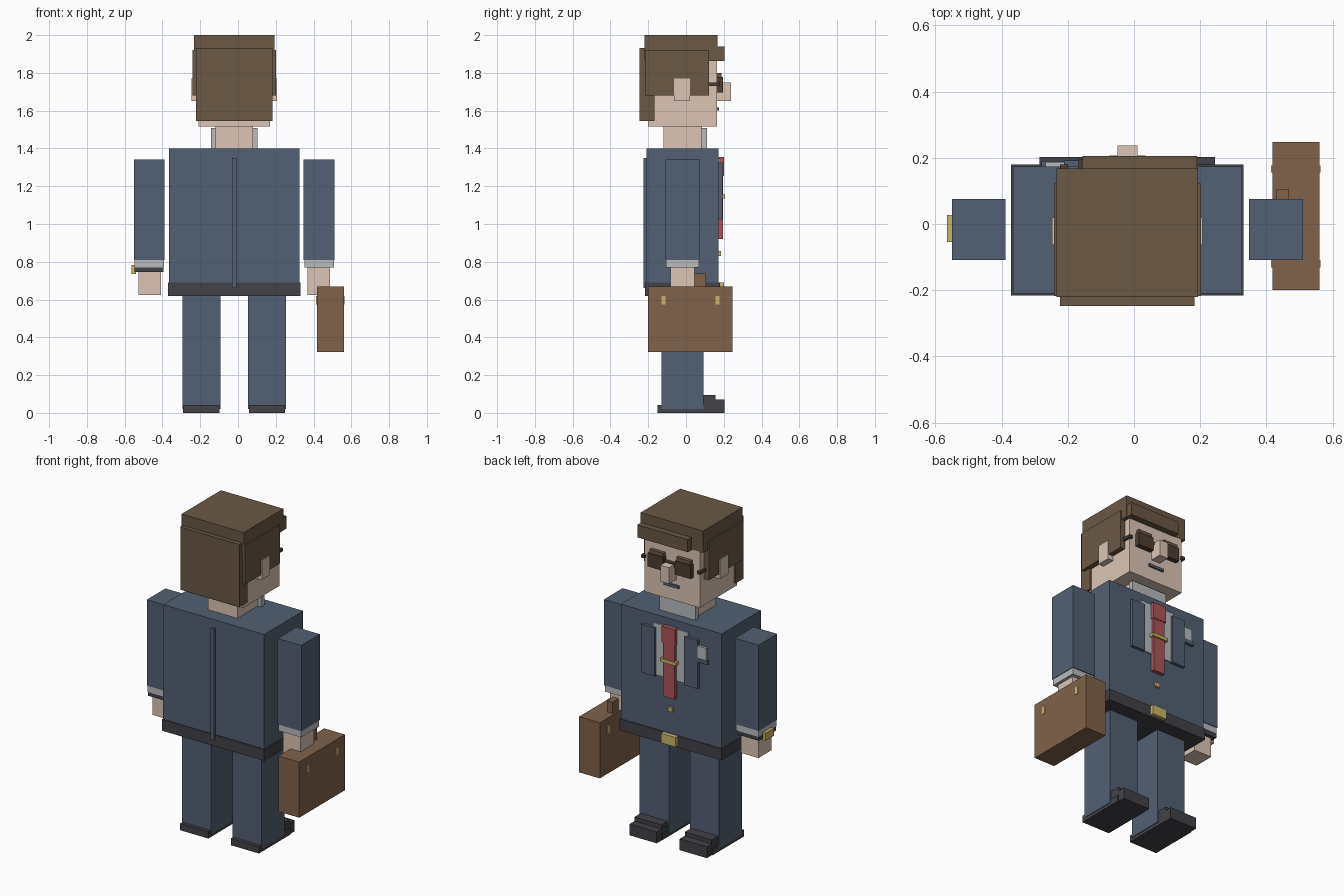
import bpy, bmesh

CX = -0.02  # the figure's own mirror plane


def srgb(r, g, b):
    lin = [(c / 255 / 12.92) if c < 11 else ((c / 255 + 0.055) / 1.055) ** 2.4 for c in (r, g, b)]
    return (*lin, 1.0)


COLORS = {
    "suit": srgb(82, 96, 115), "dark": srgb(66, 66, 72), "skin": srgb(220, 197, 181),
    "hair": srgb(107, 88, 69), "eyewear": srgb(78, 60, 50), "shirt": srgb(185, 187, 190),
    "red": srgb(172, 85, 88), "gold": srgb(205, 182, 105), "leather": srgb(128, 98, 74),
}
MATS = {}
for key, col in COLORS.items():
    MATS[key] = bpy.data.materials.new(key)
    MATS[key].diffuse_color = col


def box(name, x, y, z, mat):
    """Box from (min, max) ranges on each axis."""
    bm = bmesh.new()
    bmesh.ops.create_cube(bm, size=1)
    for v in bm.verts:
        v.co = [r[0] if c < 0 else r[1] for c, r in zip(v.co, (x, y, z))]
    me = bpy.data.meshes.new(name)
    bm.to_mesh(me)
    bm.free()
    me.materials.append(MATS[mat])
    ob = bpy.data.objects.new(name, me)
    bpy.context.collection.objects.link(ob)
    return ob


def mid(name, half, y, z, mat):
    """Box centred on the mirror plane."""
    return box(name, (CX - half, CX + half), y, z, mat)


def pair(name, off, y, z, mat):
    """Two boxes mirrored about the figure's centre."""
    box("left_" + name, (CX - off[1], CX - off[0]), y, z, mat)
    box("right_" + name, (CX + off[0], CX + off[1]), y, z, mat)


# Legs and shoes
pair("leg", (0.073, 0.273), (-0.13, 0.093), (0.02, 0.65), "suit")
pair("shoe_sole", (0.077, 0.27), (-0.152, 0.155), (0.0, 0.042), "dark")
pair("shoe_upper", (0.081, 0.265), (0.05, 0.155), (0.0, 0.095), "dark")
pair("shoe_toe", (0.079, 0.265), (0.06, 0.203), (0.0, 0.07), "dark")

# Jacket, belt and back seam
mid("jacket", 0.346, (-0.21, 0.173), (0.65, 1.40), "suit")
mid("belt", 0.351, (-0.216, 0.18), (0.62, 0.69), "dark")
mid("belt_buckle", 0.05, (0.17, 0.202), (0.63, 0.69), "gold")
mid("back_seam", 0.012, (-0.225, -0.20), (0.66, 1.35), "suit")

# Shirt front, lapels, tie
mid("shirt_front", 0.12, (0.16, 0.18), (1.03, 1.35), "shirt")
pair("lapel", (0.10, 0.192), (0.16, 0.192), (1.025, 1.325), "suit")
mid("tie", 0.04, (0.16, 0.197), (0.92, 1.27), "red")
mid("tie_knot", 0.045, (0.16, 0.202), (1.255, 1.355), "red")
mid("tie_clip", 0.055, (0.17, 0.207), (1.135, 1.155), "gold")
mid("jacket_button", 0.015, (0.16, 0.185), (0.83, 0.857), "gold")
box("pocket_square", (-0.268, -0.212), (0.16, 0.188), (1.21, 1.29), "shirt")
box("breast_pocket", (-0.28, -0.205), (0.16, 0.19), (1.19, 1.215), "suit")

# Arms, cuffs, hands
pair("arm", (0.368, 0.53), (-0.108, 0.075), (0.81, 1.342), "suit")
pair("cuff", (0.372, 0.527), (-0.105, 0.07), (0.77, 0.815), "shirt")
pair("hand", (0.387, 0.508), (-0.083, 0.045), (0.625, 0.775), "skin")

# Wristwatch
box("watch_strap", (-0.547, -0.395), (-0.10, 0.067), (0.745, 0.77), "dark")
box("watch_face", (-0.565, -0.54), (-0.055, 0.027), (0.735, 0.783), "gold")

# Briefcase
box("briefcase", (0.418, 0.56), (-0.2, 0.247), (0.323, 0.668), "leather")
box("briefcase_handle", (0.43, 0.467), (-0.058, 0.105), (0.66, 0.738), "leather")
for side, yc in (("rear", -0.12), ("front", 0.166)):
    box(side + "_latch", (0.414, 0.564), (yc - 0.011, yc + 0.011), (0.573, 0.62), "gold")

# Neck, collar, head
mid("neck", 0.10, (-0.12, 0.085), (1.39, 1.53), "skin")
mid("collar", 0.123, (0.08, 0.11), (1.39, 1.507), "shirt")
mid("head", 0.19, (-0.20, 0.165), (1.517, 1.90), "skin")
pair("ear", (0.18, 0.227), (-0.063, 0.02), (1.65, 1.77), "skin")

# Hair
mid("hair_top", 0.214, (-0.22, 0.167), (1.865, 2.0), "hair")
pair("hair_side", (0.17, 0.222), (-0.218, 0.122), (1.68, 1.92), "hair")
mid("hair_back", 0.203, (-0.247, -0.168), (1.545, 1.933), "hair")
box("fringe", (-0.155, 0.19), (0.12, 0.205), (1.862, 1.94), "hair")

# Face and glasses
mid("nose", 0.03, (0.155, 0.237), (1.65, 1.75), "skin")
mid("mouth", 0.052, (0.155, 0.176), (1.6, 1.617), "suit")
pair("lens", (0.04, 0.148), (0.155, 0.195), (1.695, 1.778), "eyewear")
pair("eyebrow", (0.045, 0.14), (0.155, 0.188), (1.765, 1.80), "hair")
mid("glasses_bridge", 0.045, (0.155, 0.19), (1.735, 1.755), "eyewear")
pair("glasses_temple", (0.18, 0.203), (0.115, 0.18), (1.73, 1.748), "eyewear")
